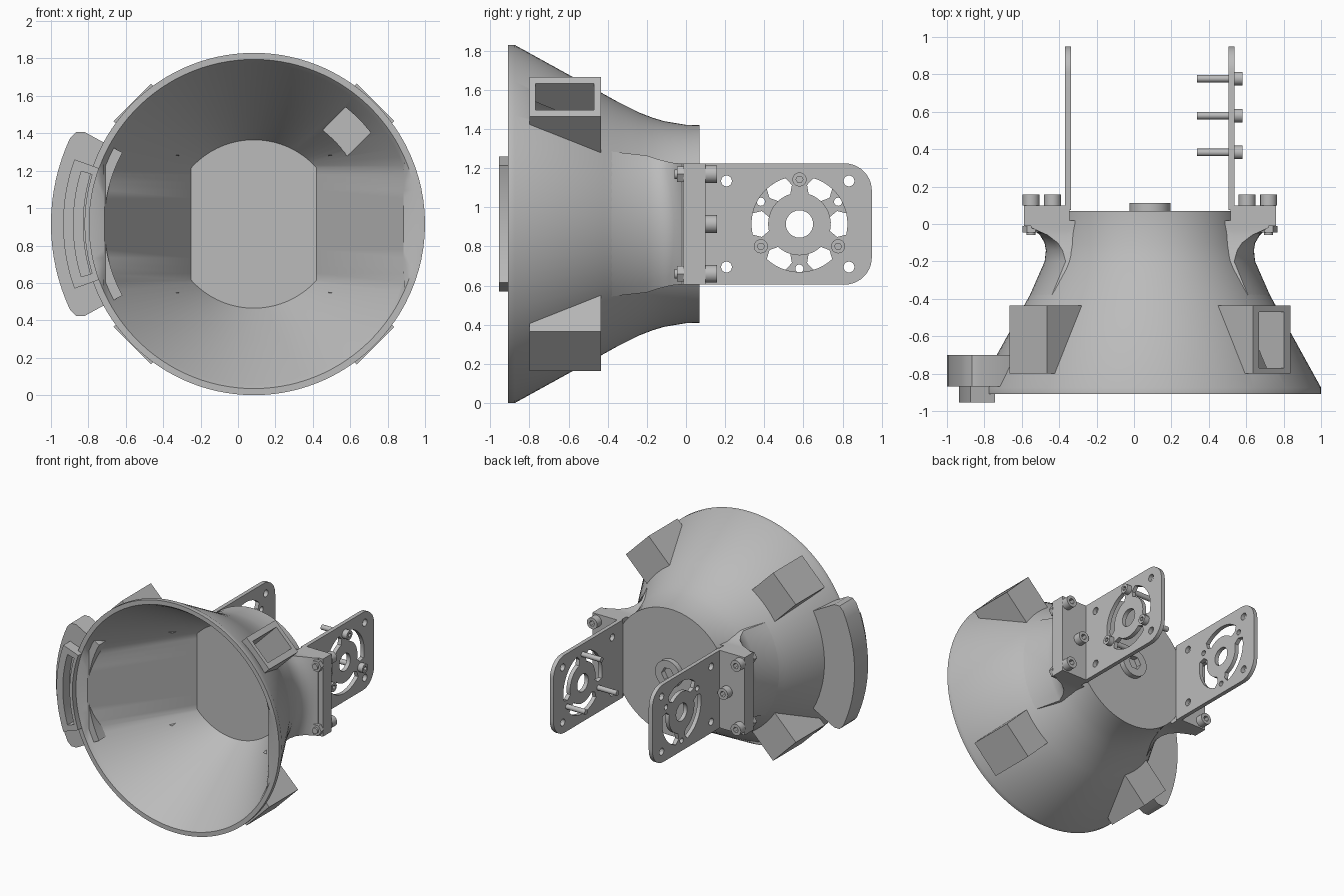
import bpy, bmesh
from math import sin, cos, pi, radians, acos, sqrt
from mathutils import Matrix

if "Cube" in bpy.data.objects:
    bpy.data.objects.remove(bpy.data.objects["Cube"])

CX, CZ = 0.085, 0.915      # horn axis, running along y
GREY = (0.5, 0.5, 0.5, 1)
grey = bpy.data.materials.new("plain_grey")
grey.use_nodes = True
grey.diffuse_color = GREY
grey.node_tree.nodes["Principled BSDF"].inputs["Base Color"].default_value = GREY


def select(ob):
    bpy.ops.object.select_all(action='DESELECT')
    ob.select_set(True)
    bpy.context.view_layer.objects.active = ob


def smooth(ob, angle=30):
    select(ob)
    bpy.ops.object.shade_smooth_by_angle(angle=radians(angle))


def finish(name, bm):
    bmesh.ops.recalc_face_normals(bm, faces=bm.faces)
    me = bpy.data.meshes.new(name)
    bm.to_mesh(me)
    bm.free()
    me.materials.append(grey)
    ob = bpy.data.objects.new(name, me)
    bpy.context.collection.objects.link(ob)
    return ob


def hull(name, points):
    bm = bmesh.new()
    for p in points:
        bm.verts.new(p)
    bmesh.ops.convex_hull(bm, input=bm.verts)
    return finish(name, bm)


def extruded(name, loops, axis, lo, hi):
    """Flat outline with holes: (y, z) loops along x, or (x, z) loops along y."""
    cu = bpy.data.curves.new(name, 'CURVE')
    cu.dimensions, cu.fill_mode, cu.extrude = '2D', 'BOTH', (hi - lo) / 2
    for loop in loops:
        sp = cu.splines.new('POLY')
        sp.points.add(len(loop) - 1)
        for pt, (u, v) in zip(sp.points, loop):
            pt.co = (u, v, 0, 1)
        sp.use_cyclic_u = True
    ob = bpy.data.objects.new(name, cu)
    bpy.context.collection.objects.link(ob)
    select(ob)
    bpy.ops.object.convert(target='MESH')
    ob = bpy.context.object
    mid = (lo + hi) / 2
    if axis == 'x':
        m = Matrix(((0, 0, 1, mid), (1, 0, 0, 0), (0, 1, 0, 0), (0, 0, 0, 1)))
    else:
        m = Matrix(((1, 0, 0, 0), (0, 0, -1, mid), (0, 1, 0, 0), (0, 0, 0, 1)))
    bm = bmesh.new()
    bm.from_mesh(ob.data)
    bm.transform(m)
    bmesh.ops.remove_doubles(bm, verts=bm.verts, dist=1e-5)
    bmesh.ops.recalc_face_normals(bm, faces=bm.faces)
    bm.to_mesh(ob.data)
    bm.free()
    ob.data.materials.clear()
    ob.data.materials.append(grey)
    smooth(ob)
    return ob


def circle(u, v, r, n=24):
    return [(u + r * cos(2 * pi * i / n), v + r * sin(2 * pi * i / n)) for i in range(n)]


def arc(u, v, r, a0, a1, n=16):
    return [(u + r * cos(radians(a0 + (a1 - a0) * i / n)),
             v + r * sin(radians(a0 + (a1 - a0) * i / n))) for i in range(n + 1)]


# Horn shell: round outside, cavity with two flat side walls
def ring(bm, y, r, flat=None):
    c = acos(flat / r) if flat else radians(28)
    lim = flat or r
    verts = []
    for start, span, n in ((c, pi - 2 * c, 40), (pi - c, 2 * c, 14),
                           (pi + c, pi - 2 * c, 40), (2 * pi - c, 2 * c, 14)):
        for i in range(n):
            t = start + span * i / n
            x = max(-lim, min(lim, r * cos(t)))
            verts.append(bm.verts.new((CX + x, y, CZ + r * sin(t))))
    return verts


OUTER = [(0.07, 0.505), (0, 0.507), (-0.11, 0.525), (-0.17, 0.543), (-0.24, 0.57),
         (-0.35, 0.625), (-0.42, 0.664), (-0.875, 0.915), (-0.91, 0.915)]
bm = bmesh.new()
rings = [ring(bm, y, r) for y, r in OUTER]
rings += [ring(bm, -0.91, 0.88), ring(bm, -0.88, 0.858, 0.8), ring(bm, -0.16, 0.45, 0.335)]
for a, b in zip(rings, rings[1:]):
    for i in range(len(a)):
        j = (i + 1) % len(a)
        bm.faces.new((a[i], a[j], b[j], b[i]))
bm.faces.new(rings[0])
bm.faces.new(rings[-1])
shell = finish("horn_shell", bm)


# Four diagonal lugs, one of them open as a window into the horn
def lug_points(deg, y0, y1, half, in0, in1, out):
    c, s = cos(radians(deg)), sin(radians(deg))
    return [(CX + r * c - t * s, y, CZ + r * s + t * c)
            for y, inner in ((y0, in0), (y1, in1)) for r in (inner, out) for t in (-half, half)]


lugs = [hull("lug_%d" % d, lug_points(d, -0.8, -0.435, 0.142, 0.835, 0.64, 0.92))
        for d in (45, 135, 225, 315)]
cutter = hull("window_cutter", lug_points(45, -0.77, -0.47, 0.095, 0.5, 0.5, 1.05))
cutter.hide_render = True
for ob in (shell, lugs[0]):
    mod = ob.modifiers.new("window", 'BOOLEAN')
    mod.operation, mod.solver, mod.object = 'DIFFERENCE', 'EXACT', cutter
    select(ob)
    bpy.ops.object.modifier_apply(modifier=mod.name)
bpy.data.objects.remove(cutter)
smooth(shell)


# Curved grip on the right side with a raised slotted lip
def sector(r0, r1, half, cut=0.0):
    inner = arc(CX, CZ, r0, 180 + half, 180 - half)
    outer = arc(CX, CZ, r1, 180 - half + 3.5 * cut, 180 + half - 3.5 * cut)
    if cut:
        inner += arc(CX, CZ, r1 - 0.055, 180 - half, 180 - half, 1)[:1]
        inner += arc(CX, CZ, r1 - 0.015, 181.2 - half, 181.2 - half, 1)[:1]
        outer += arc(CX, CZ, r1 - 0.015, 178.8 + half, 178.8 + half, 1)[:1]
        outer += arc(CX, CZ, r1 - 0.055, 180 + half, 180 + half, 1)[:1]
    return inner + outer


extruded("side_grip", [sector(0.8, 1.085, 28.5, 1)], 'y', -0.87, -0.7)
extruded("grip_lip", [sector(0.88, 1.02, 19.8), sector(0.905, 0.965, 17)], 'y', -0.955, -0.87)


# Smooth webs spreading from the horn to the mounting flanges
def horn_radius(y):
    for (y1, r1), (y0, r0) in zip(OUTER, OUTER[1:]):
        if y0 <= y <= y1:
            return r0 + (r1 - r0) * (y - y0) / (y1 - y0)


WEB = [(-0.38, 0, 0.37), (-0.2, 0.1, 0.35), (-0.14, 0.22, 0.33), (-0.1, 0.36, 0.32),
       (-0.06, 0.6, 0.312), (-0.035, 0.85, 0.31), (-0.02, 1, 0.31), (0.02, 1, 0.31)]
for side, label in ((1, "left"), (-1, "right")):
    bm = bmesh.new()
    rows = []
    for y, w, hz in WEB:
        r = horn_radius(y)
        line = [(0.4, -hz)]
        for i in range(17):
            z = -hz + 2 * hz * i / 16
            line.append((sqrt(r * r - z * z) * (1 - w) + 0.635 * w, z))
        line.append((0.4, hz))
        rows.append([bm.verts.new((CX + side * x, y, CZ + z)) for x, z in line])
    for a, b in zip(rows, rows[1:]):
        for i in range(len(a) - 1):
            bm.faces.new((a[i], a[i + 1], b[i + 1], b[i]))
    smooth(finish(label + "_web", bm), 40)

    # Flange block
    xs = sorted((CX + side * 0.43, CX + side * 0.673))
    hull(label + "_flange", [(x, y, CZ + z) for x in xs for y in (-0.012, 0.1)
                             for z in (-0.31, 0.31)])

    # Flange bolts: two outer ones with nuts, one inner
    for dx, dz in ((0.635, 0.255), (0.52, 0), (0.635, -0.255)):
        x, z = CX + side * dx, CZ + dz
        extruded(label + "_bolt_head", [circle(x, z, 0.045), circle(x, z, 0.023, 6)],
                 'y', 0.1, 0.158)
        if dz:
            extruded(label + "_nut", [circle(x, z, 0.046, 6)], 'y', -0.045, -0.01)
            extruded(label + "_bolt_tip", [circle(x, z, 0.024, 16)], 'y', -0.06, -0.04)

    # Bracket plate with three curved slots, a bore and screw holes
    cy, lo, hi = 0.58, 0.605, 1.225
    outline = [(0.075, lo)] + arc(0.81, lo + 0.14, 0.14, -90, 0, 10) \
        + arc(0.81, hi - 0.14, 0.14, 0, 90, 10) + [(0.075, hi)]
    loops = [outline, circle(cy, CZ, 0.07)]
    loops += [circle(y, CZ + z, 0.028, 16) for y in (0.207, 0.833) for z in (-0.22, 0.22)]
    phase = 30 if side > 0 else 90
    for k in range(3):
        mid = phase + 120 * k
        loops.append(arc(cy, CZ, 0.245, mid - 43, mid + 43)
                     + [(cy + 0.203 * cos(radians(mid + 49)), CZ + 0.203 * sin(radians(mid + 49)))]
                     + arc(cy, CZ, 0.16, mid + 43, mid - 43)
                     + [(cy + 0.203 * cos(radians(mid - 49)), CZ + 0.203 * sin(radians(mid - 49)))])
        loops += [circle(cy + 0.228 * cos(radians(mid + 60)),
                         CZ + 0.228 * sin(radians(mid + 60)), 0.021, 16)]
    px = CX + side * 0.437
    extruded(label + "_bracket", loops, 'x', px - 0.016, px + 0.016)

# Long screws through the left bracket
for k in range(3):
    t = radians(90 + 120 * k)
    y, z = 0.58 + 0.228 * cos(t), CZ + 0.228 * sin(t)
    extruded("bracket_screw_shaft", [circle(y, z, 0.02, 16)], 'x', 0.338, 0.545)
    extruded("bracket_screw_head", [circle(y, z, 0.036), circle(y, z, 0.018, 6)],
             'x', 0.536, 0.58)

# Central cap screw on the back plate
extruded("back_cap", [circle(CX, CZ, 0.11, 32), circle(CX, CZ, 0.055, 6)], 'y', 0.068, 0.112)
